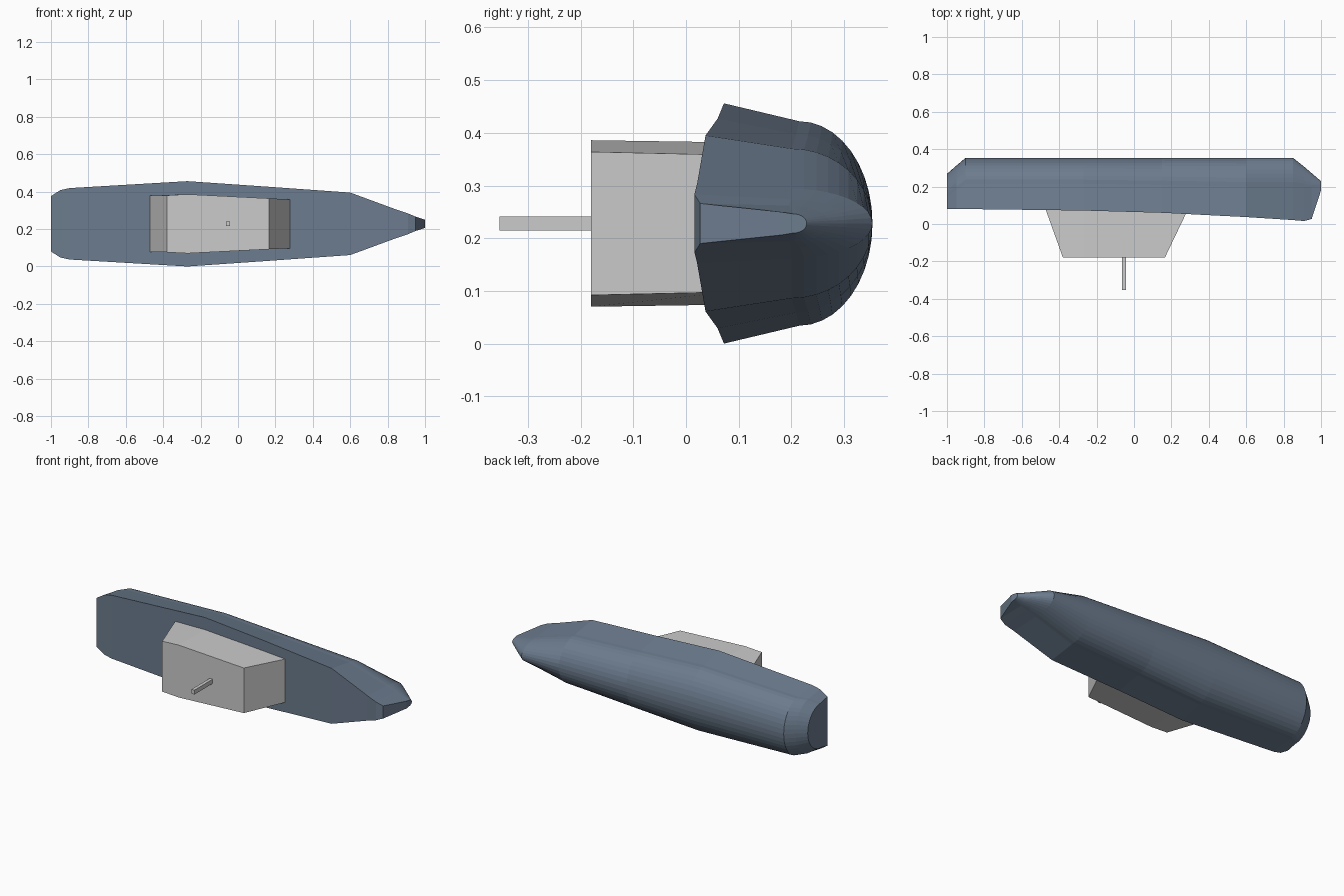
import bpy, bmesh, math

if "Cube" in bpy.data.objects:
    bpy.data.objects.remove(bpy.data.objects["Cube"])

ZC = 0.228  # height of the centre plane; the boat lies on its side, deck towards -y


def make_object(name, bm):
    bmesh.ops.recalc_face_normals(bm, faces=bm.faces)
    mesh = bpy.data.meshes.new(name)
    bm.to_mesh(mesh)
    bm.free()
    obj = bpy.data.objects.new(name, mesh)
    bpy.context.collection.objects.link(obj)
    return obj


def loft(name, rings):
    """Skin a list of closed rings and cap both ends."""
    bm = bmesh.new()
    loops = [[bm.verts.new(p) for p in ring] for ring in rings]
    n = len(loops[0])
    for a, b in zip(loops, loops[1:]):
        for i in range(n):
            j = (i + 1) % n
            bm.faces.new((a[i], a[j], b[j], b[i]))
    bm.faces.new(loops[0])
    bm.faces.new(loops[-1])
    return make_object(name, bm)


def hull_ring(x, half, chine_half, deck, chine, keel, steps=20):
    """Flared side from deck edge to chine, then an elliptical bottom."""
    ring = [(x, deck, ZC + half)]
    for i in range(steps + 1):
        t = math.pi * i / steps
        ring.append((x, chine + (keel - chine) * math.sin(t),
                     ZC + chine_half * math.cos(t)))
    ring.append((x, deck, ZC - half))
    return ring


# Hull stations: x, deck half-width, chine half-width, deck y, chine y, keel y
stations = [
    (-1.00, 0.148, 0.135, 0.080, 0.140, 0.268),
    (-0.95, 0.180, 0.163, 0.080, 0.180, 0.312),
    (-0.90, 0.191, 0.173, 0.080, 0.215, 0.354),
    (-0.27, 0.228, 0.194, 0.072, 0.215, 0.354),
    (0.15, 0.199, 0.169, 0.060, 0.209, 0.354),
    (0.60, 0.167, 0.142, 0.037, 0.200, 0.354),
    (0.85, 0.075, 0.066, 0.021, 0.200, 0.354),
    (0.91, 0.055, 0.046, 0.016, 0.200, 0.306),
    (0.95, 0.038, 0.034, 0.027, 0.195, 0.272),
    (1.00, 0.022, 0.018, 0.180, 0.205, 0.229),
]
hull = loft("hull", [hull_ring(*s) for s in stations])
paint = bpy.data.materials.new("hull_paint")
paint.diffuse_color = (0.15, 0.20, 0.27, 1)
paint.use_nodes = True
paint.node_tree.nodes["Principled BSDF"].inputs["Base Color"].default_value = paint.diffuse_color
hull.data.materials.append(paint)


# Superstructure: plan outline at the deck and at the roof
def plan_ring(y, outline):
    return ([(x, y, ZC + h) for x, h in outline]
            + [(x, y, ZC - h) for x, h in reversed(outline)])


loft("superstructure", [
    plan_ring(0.085, [(-0.475, 0.150), (-0.27, 0.154), (0.292, 0.130)]),
    plan_ring(-0.180, [(-0.380, 0.152), (-0.27, 0.158), (0.165, 0.136)]),
])

# Mast
loft("mast", [plan_ring(y, [(-0.063, 0.013), (-0.043, 0.013)])
              for y in (-0.17, -0.354)])
